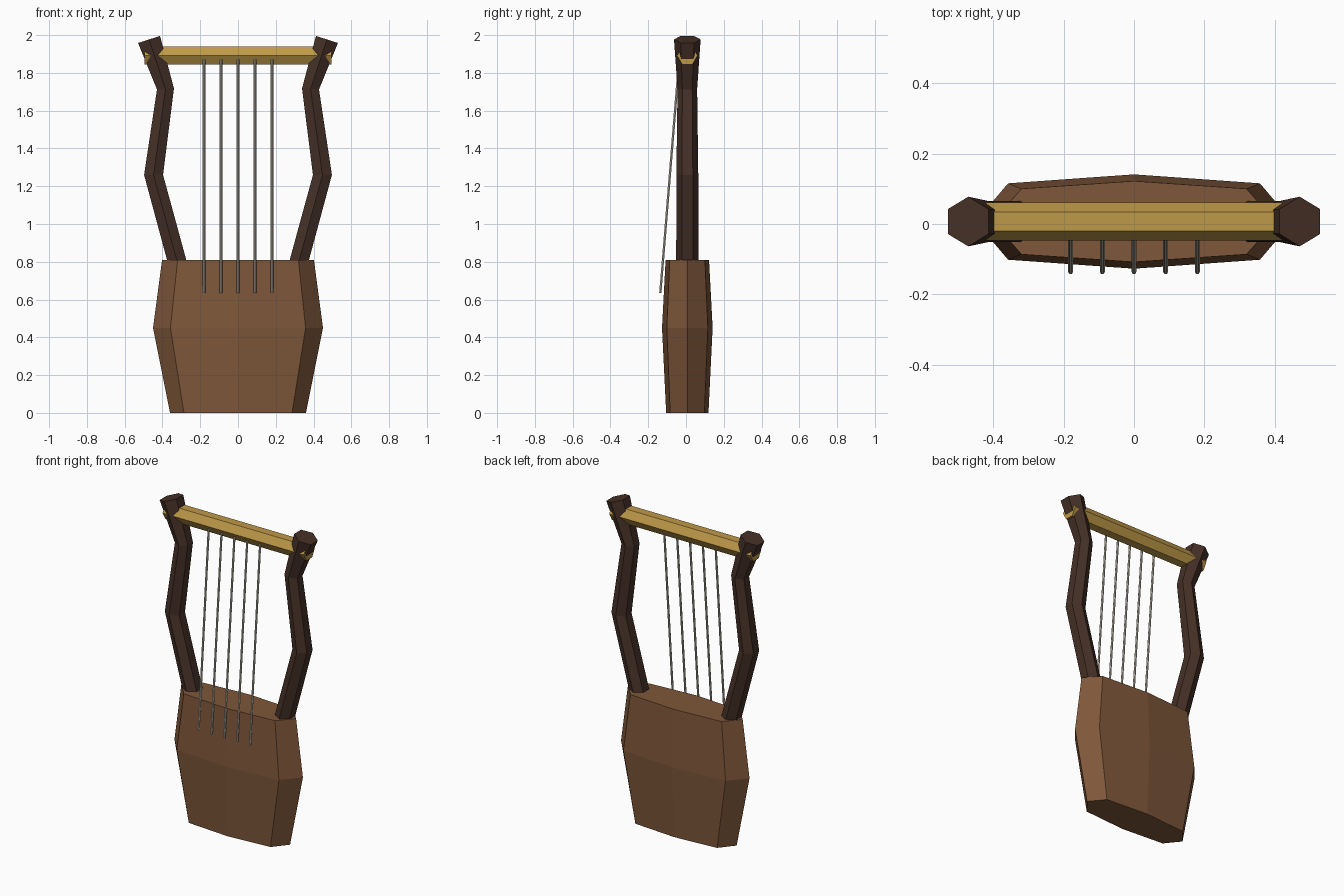
import bpy, bmesh, math
from mathutils import Vector

if "Cube" in bpy.data.objects:
    bpy.data.objects.remove(bpy.data.objects["Cube"])

CY = 0.007  # depth centre of the frame


def material(name, rgb):
    m = bpy.data.materials.new(name)
    m.diffuse_color = (*rgb, 1)
    m.use_nodes = True
    m.node_tree.nodes["Principled BSDF"].inputs["Base Color"].default_value = m.diffuse_color
    return m


BODY = material("brown_wood", (0.21, 0.095, 0.042))
ARM = material("dark_wood", (0.06, 0.03, 0.02))
BAR = material("golden_wood", (0.52, 0.32, 0.065))
STRING = material("gut_string", (0.6, 0.56, 0.47))


def loft(name, rings, mat):
    """Skin a list of equal-length vertex rings and cap both ends."""
    bm = bmesh.new()
    rows = [[bm.verts.new(p) for p in ring] for ring in rings]
    n = len(rows[0])
    for a, b in zip(rows, rows[1:]):
        for i in range(n):
            j = (i + 1) % n
            bm.faces.new((a[i], a[j], b[j], b[i]))
    bm.faces.new(rows[0][::-1])
    bm.faces.new(rows[-1])
    bmesh.ops.recalc_face_normals(bm, faces=bm.faces[:])
    me = bpy.data.meshes.new(name)
    bm.to_mesh(me)
    bm.free()
    me.materials.append(mat)
    ob = bpy.data.objects.new(name, me)
    bpy.context.collection.objects.link(ob)
    return ob


def ring(centre, u, v, r, sides):
    """Regular polygon around centre, first corner along u."""
    c, u, v = Vector(centre), Vector(u), Vector(v)
    angles = [2 * math.pi * i / sides for i in range(sides)]
    return [c + r * (u * math.cos(a) + v * math.sin(a)) for a in angles]


# Sound box: flattened eight-sided section, widest at mid height
section = [(1, 0), (0.795, 0.81), (0, 1), (-0.795, 0.81),
           (-1, 0), (-0.795, -0.81), (0, -1), (0.795, -0.81)]
levels = [(0, 0.36, 0.112), (0.45, 0.45, 0.134), (0.81, 0.402, 0.115)]
loft("sound_box",
     [[(x * hx, CY + y * hy, z) for x, y in section] for z, hx, hy in levels],
     BODY)

# Arms: hexagonal, bent twice, the top cut square to the last segment
path = [(0.295, 0.70, 0.059, 0), (0.447, 1.26, 0.058, 0),
        (0.384, 1.715, 0.052, -0.06), (0.471, 1.977, 0.0705, -0.31)]
for side, label in ((-1, "left"), (1, "right")):
    rings = []
    for x, z, r, tilt in path:
        across = (side * math.cos(tilt), 0, math.sin(tilt))
        rings.append(ring((side * x, CY, z), (0, 1, 0), across, r, 6))
    loft(label + "_arm", rings, ARM)

# Crossbar: hexagonal, flat on top, ends just showing through the arms
loft("crossbar",
     [ring((x, CY, 1.892), (0, 1, 0), (0, 0, 1), 0.0545, 6)
      for x in (-0.495, 0.495)], BAR)

# Strings: leaning from the front of the box back to the crossbar
low, high = Vector((0, -0.136, 0.635)), Vector((0, -0.036, 1.87))
lean = (high - low).normalized()
depth = lean.cross(Vector((1, 0, 0)))
for i in range(5):
    offset = Vector(((i - 2) * 0.09, 0, 0))
    loft(f"string_{i + 1}",
         [ring(p + offset, (1, 0, 0), depth, 0.007, 6) for p in (low, high)],
         STRING)
